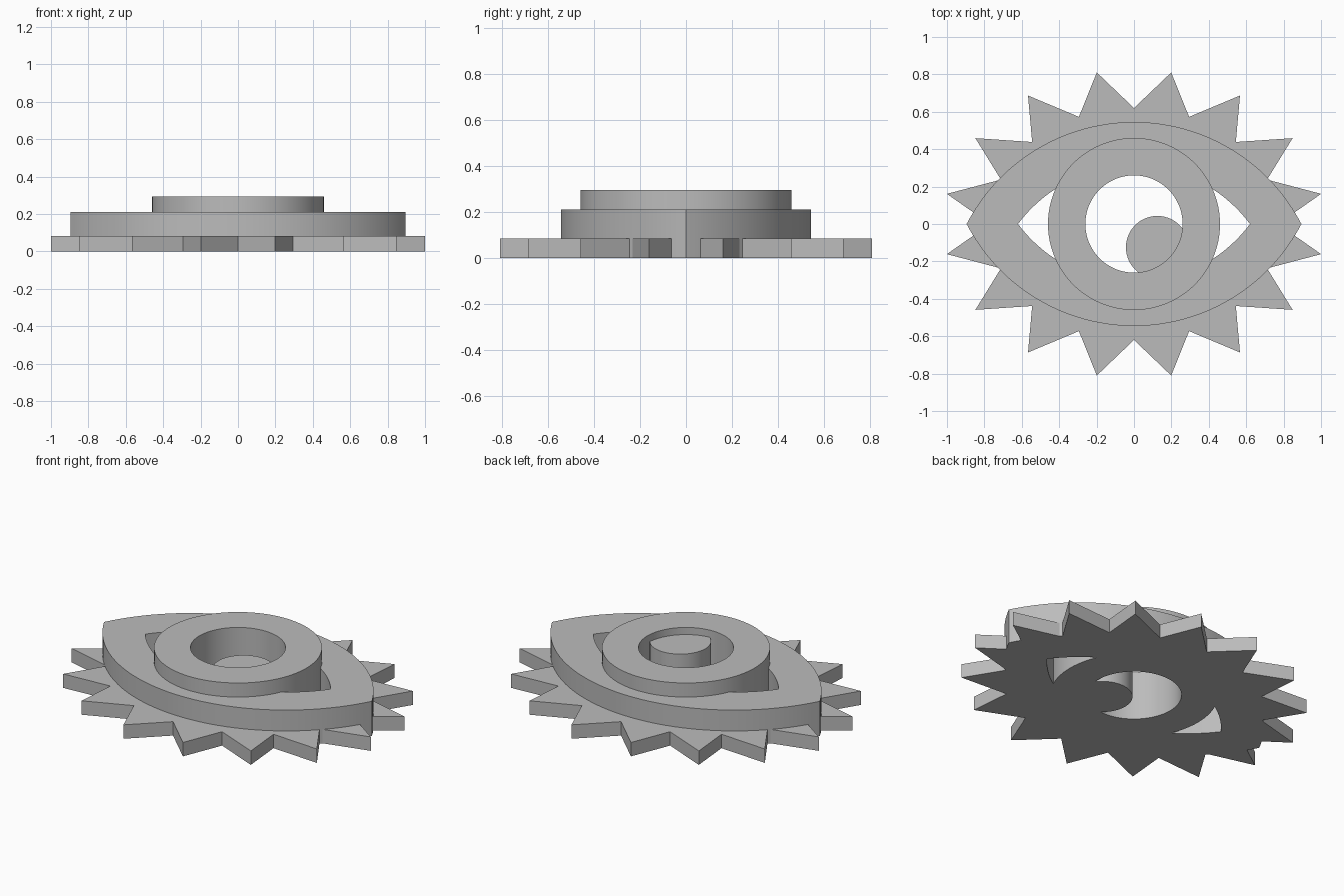
import bpy
import bmesh
from math import cos, sin, pi, radians, hypot, atan2

cube = bpy.data.objects.get("Cube")
if cube:
    bpy.data.objects.remove(cube, do_unlink=True)

grey = bpy.data.materials.new("plain_grey")
grey.use_nodes = True
colour = (0.5, 0.5, 0.5, 1)
grey.diffuse_color = colour
grey.node_tree.nodes["Principled BSDF"].inputs["Base Color"].default_value = colour


def circle(radius, x=0, y=0, steps=96):
    return [(x + radius * cos(2 * pi * i / steps), y + radius * sin(2 * pi * i / steps))
            for i in range(steps)]


def almond(half_width, drop, steps=48):
    """Two mirrored arcs whose centres lie `drop` beyond the x axis."""
    radius = hypot(half_width, drop)
    start = atan2(drop, half_width)
    upper = []
    for i in range(steps):
        a = start + (pi - 2 * start) * i / steps
        upper.append((radius * cos(a), radius * sin(a) - drop))
    return upper + [(-x, -y) for x, y in upper]


def starburst(points, outer, inner):
    """Alternate tips and valleys on two ellipses."""
    loop = []
    for i in range(2 * points):
        rx, ry = outer if i % 2 else inner
        a = pi * i / points
        loop.append((rx * cos(a), ry * sin(a)))
    return loop


def plate(name, height, *loops):
    """Extrude an outline, with optional hole outlines, up from the ground."""
    bm = bmesh.new()
    edges = []
    for loop in loops:
        verts = [bm.verts.new((x, y, 0)) for x, y in loop]
        edges += [bm.edges.new((v, verts[i - 1])) for i, v in enumerate(verts)]
    bmesh.ops.triangle_fill(bm, edges=edges, use_beauty=True, normal=(0, 0, 1))
    top = bmesh.ops.extrude_face_region(bm, geom=bm.faces[:], use_keep_orig=True)["geom"]
    bmesh.ops.translate(bm, vec=(0, 0, height),
                        verts=[g for g in top if isinstance(g, bmesh.types.BMVert)])
    bmesh.ops.recalc_face_normals(bm, faces=bm.faces[:])
    mesh = bpy.data.meshes.new(name)
    bm.to_mesh(mesh)
    bm.free()
    mesh.materials.append(grey)
    obj = bpy.data.objects.new(name, mesh)
    bpy.context.collection.objects.link(obj)
    bpy.ops.object.select_all(action="DESELECT")
    obj.select_set(True)
    bpy.context.view_layer.objects.active = obj
    bpy.ops.object.shade_smooth_by_angle(angle=radians(30))
    return obj


# Pointed lash plate and eyelid frame share the same eye opening
eye_opening = almond(0.62, 0.462)
plate("lash_plate", 0.084, starburst(16, (1.02, 0.826), (0.77, 0.62)), eye_opening)
plate("eyelid_frame", 0.21, almond(0.895, 0.462), eye_opening)

# Iris ring with its open pupil, and the highlight disc inside it
plate("iris_ring", 0.295, circle(0.46), circle(0.26))
plate("highlight_disc", 0.252, circle(0.168, 0.125, -0.125))
